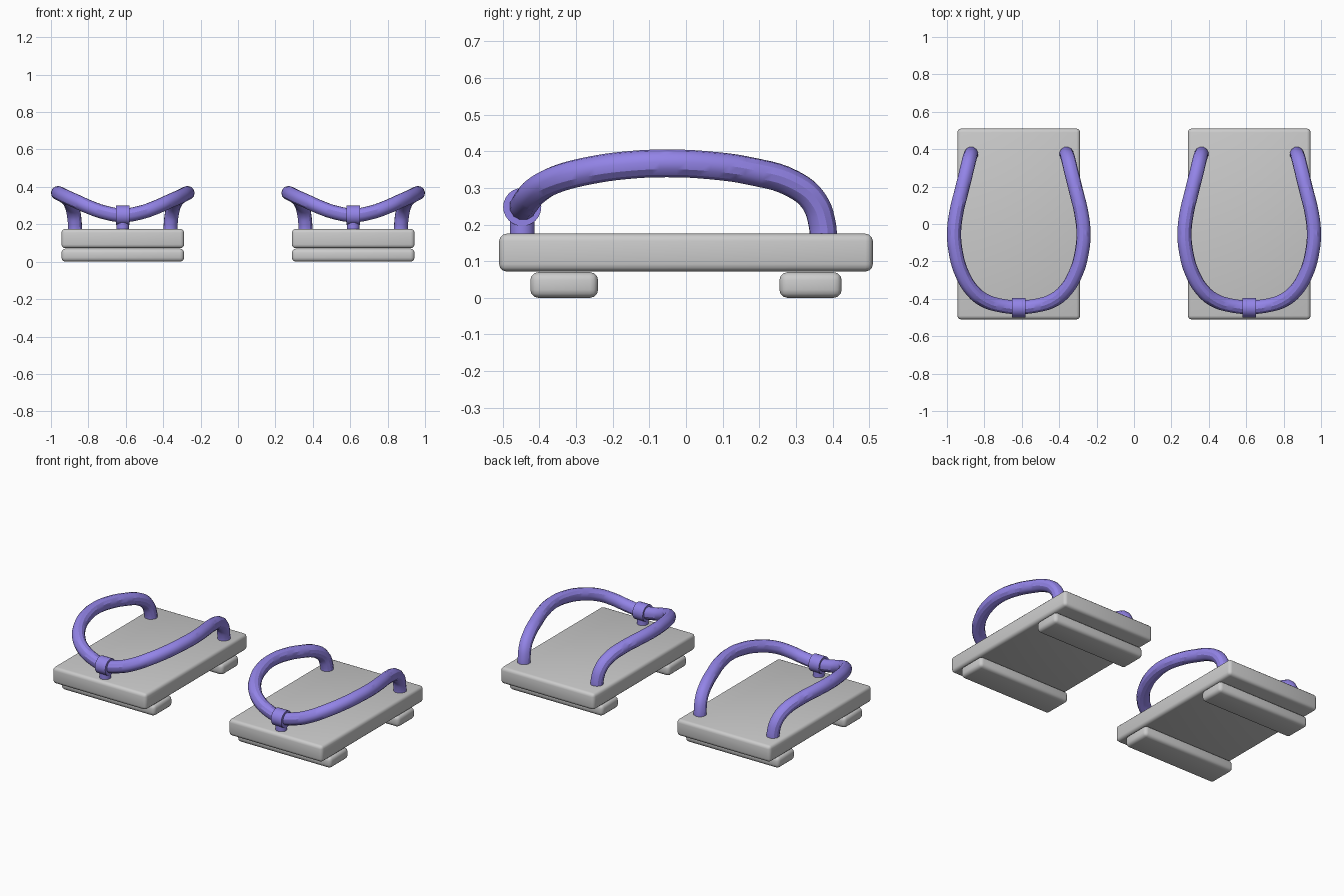
import bpy
from math import pi

if "Cube" in bpy.data.objects:
    bpy.data.objects.remove(bpy.data.objects["Cube"])

purple = bpy.data.materials.new("purple")
purple.diffuse_color = (0.29, 0.23, 0.80, 1)
purple.use_nodes = True
purple.node_tree.nodes["Principled BSDF"].inputs["Base Color"].default_value = purple.diffuse_color


def smooth(obj):
    bpy.ops.object.select_all(action='DESELECT')
    obj.select_set(True)
    bpy.context.view_layer.objects.active = obj
    bpy.ops.object.shade_smooth_by_angle()


def rounded_box(name, lo, hi, bevel):
    bpy.ops.mesh.primitive_cube_add(size=1, location=[(a + b) / 2 for a, b in zip(lo, hi)])
    obj = bpy.context.object
    obj.name = name
    obj.scale = [b - a for a, b in zip(lo, hi)]
    bpy.ops.object.transform_apply(location=False, rotation=False, scale=True)
    mod = obj.modifiers.new("bevel", 'BEVEL')
    mod.width = bevel
    mod.segments = 3
    bpy.ops.object.modifier_apply(modifier=mod.name)
    smooth(obj)


def cylinder(name, radius, depth, loc, rot=(0, 0, 0)):
    bpy.ops.mesh.primitive_cylinder_add(vertices=24, radius=radius, depth=depth,
                                        location=loc, rotation=rot)
    obj = bpy.context.object
    obj.name = name
    obj.data.materials.append(purple)
    smooth(obj)


def tube(name, points, radius, cx):
    curve = bpy.data.curves.new(name, 'CURVE')
    curve.dimensions = '3D'
    curve.bevel_depth = radius
    curve.bevel_resolution = 4
    curve.resolution_u = 5
    curve.use_fill_caps = True
    spline = curve.splines.new('BEZIER')
    spline.bezier_points.add(len(points) - 1)
    for bp, co in zip(spline.bezier_points, points):
        bp.co = co
        bp.handle_left_type = bp.handle_right_type = 'AUTO'
    obj = bpy.data.objects.new(name, curve)
    obj.location.x = cx
    bpy.context.collection.objects.link(obj)
    bpy.ops.object.select_all(action='DESELECT')
    obj.select_set(True)
    bpy.context.view_layer.objects.active = obj
    bpy.ops.object.convert(target='MESH')
    obj = bpy.context.object
    obj.data.materials.clear()
    obj.data.materials.append(purple)
    smooth(obj)


# Strap centre line, from the rear socket to the toe knot
half = [(0.255, 0.375, 0.14), (0.256, 0.372, 0.2), (0.264, 0.348, 0.265),
        (0.278, 0.29, 0.312), (0.305, 0.18, 0.345), (0.334, 0.06, 0.362),
        (0.346, -0.05, 0.367), (0.337, -0.15, 0.363), (0.306, -0.26, 0.348),
        (0.245, -0.36, 0.321), (0.18, -0.41, 0.292), (0.10, -0.435, 0.264)]
path = half + [(0, -0.445, 0.248)] + [(-x, y, z) for x, y, z in reversed(half)]

for side, cx in (("left", -0.616), ("right", 0.616)):
    x0, x1 = cx - 0.328, cx + 0.328
    # Sole and its two teeth
    rounded_box(side + "_sole", (x0, -0.51, 0.072), (x1, 0.51, 0.175), 0.02)
    rounded_box(side + "_front_tooth", (x0, -0.425, 0), (x1, -0.24, 0.07), 0.022)
    rounded_box(side + "_back_tooth", (x0, 0.255, 0), (x1, 0.425, 0.07), 0.022)
    # Strap, toe post and knot
    tube(side + "_strap", path, 0.038, cx)
    cylinder(side + "_toe_post", 0.034, 0.1, (cx, -0.447, 0.2))
    cylinder(side + "_knot", 0.052, 0.072, (cx, -0.447, 0.248), (0, pi / 2, 0))
